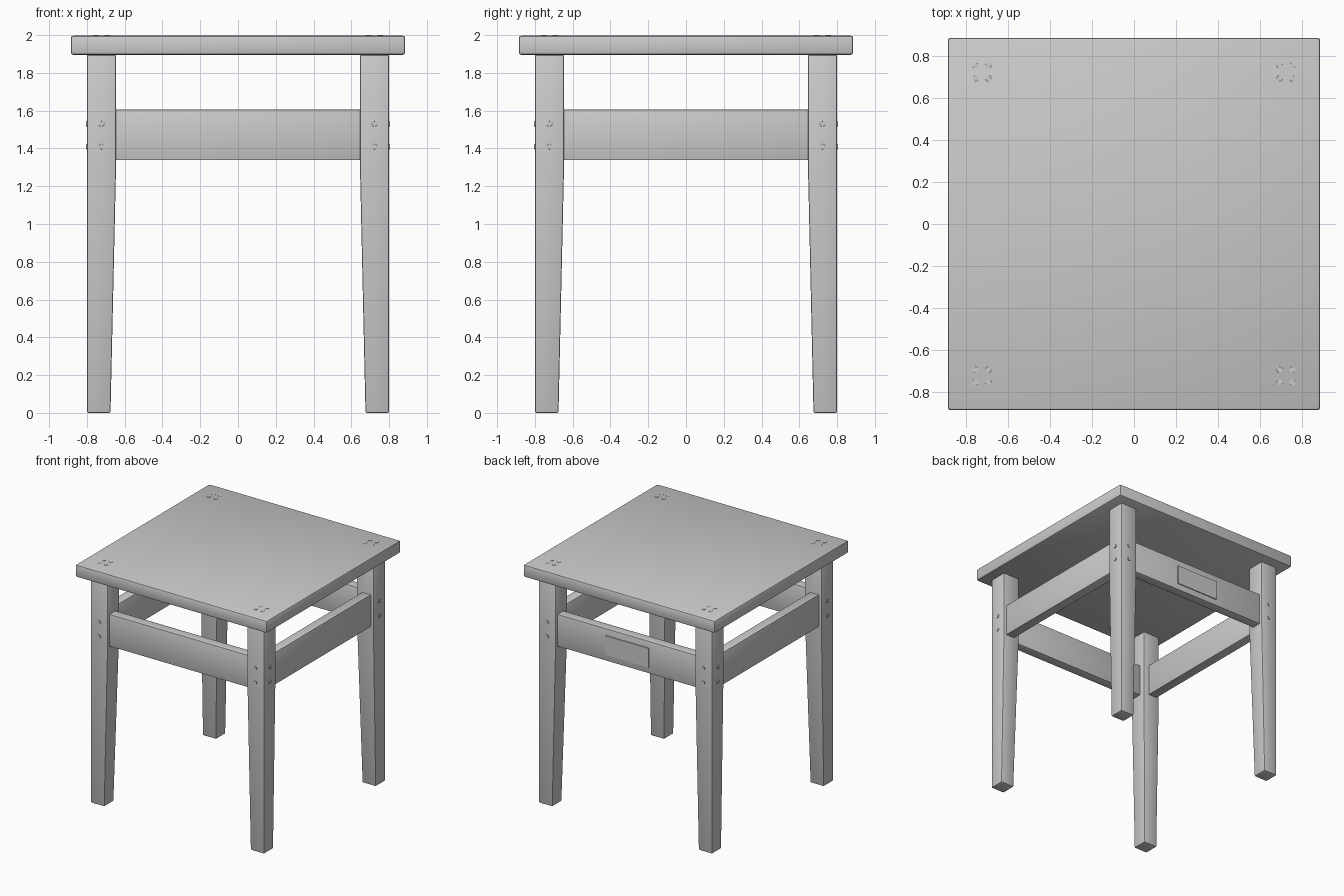
import bpy, bmesh
from math import pi
from mathutils import Matrix, Vector

default = bpy.data.objects.get("Cube")
if default:
    bpy.data.objects.remove(default, do_unlink=True)

grey = bpy.data.materials.new("plain grey")
grey.use_nodes = True
grey.diffuse_color = (0.6, 0.6, 0.6, 1)
grey.node_tree.nodes["Principled BSDF"].inputs["Base Color"].default_value = (0.6, 0.6, 0.6, 1)


def finish(name, bm, bevel=0.0, segments=2):
    bmesh.ops.recalc_face_normals(bm, faces=bm.faces)
    if bevel:
        bmesh.ops.bevel(bm, geom=bm.edges[:], offset=bevel, segments=segments,
                        profile=0.5, affect='EDGES')
    mesh = bpy.data.meshes.new(name)
    bm.to_mesh(mesh)
    bm.free()
    mesh.materials.append(grey)
    obj = bpy.data.objects.new(name, mesh)
    bpy.context.collection.objects.link(obj)
    bpy.ops.object.select_all(action='DESELECT')
    obj.select_set(True)
    bpy.context.view_layer.objects.active = obj
    bpy.ops.object.shade_smooth_by_angle(angle=0.6)
    return obj


def box(name, low, high, bevel, turn=0.0):
    low, high = Vector(low), Vector(high)
    bm = bmesh.new()
    bmesh.ops.create_cube(bm, size=1)
    bmesh.ops.scale(bm, vec=high - low, verts=bm.verts)
    bmesh.ops.translate(bm, vec=(low + high) / 2, verts=bm.verts)
    bmesh.ops.rotate(bm, matrix=Matrix.Rotation(turn, 3, 'Z'), verts=bm.verts)
    return finish(name, bm, bevel)


def pegs(name, spots):
    # Short round dowel ends, each given as (centre, rotation)
    bm = bmesh.new()
    for centre, rotation in spots:
        bmesh.ops.create_cone(bm, cap_ends=True, segments=16, radius1=0.016,
                              radius2=0.014, depth=0.02,
                              matrix=Matrix.Translation(centre) @ rotation)
    finish(name, bm)


OUTER, INNER, FOOT = 0.80, 0.645, 0.675
LEG_TOP, TAPER = 1.895, 1.335
MID = (OUTER + INNER) / 2


def leg(name, sx, sy):
    # Square post whose two inner faces taper towards the foot
    bm = bmesh.new()
    rings = []
    for z, inner in ((0, FOOT), (TAPER, INNER), (LEG_TOP, INNER)):
        rings.append([bm.verts.new((sx * x, sy * y, z)) for x, y in
                      ((inner, inner), (OUTER, inner), (OUTER, OUTER), (inner, OUTER))])
    bm.faces.new(rings[0])
    bm.faces.new(rings[-1])
    for a, b in zip(rings, rings[1:]):
        for i in range(4):
            j = (i + 1) % 4
            bm.faces.new((a[i], a[j], b[j], b[i]))
    finish(name, bm, 0.008)


# Seat
box("seat", (-0.885, -0.885, 1.895), (0.885, 0.885, 1.998), 0.014)

# Legs with their dowel ends, on the outer faces and through the seat
for end, sy in (("front", -1), ("back", 1)):
    for side, sx in (("left", 1), ("right", -1)):
        leg(f"{end}_{side}_leg", sx, sy)
        spots = []
        for z in (1.41, 1.53):
            spots.append((Vector((sx * (OUTER - 0.004), sy * MID, z)),
                          Matrix.Rotation(sx * pi / 2, 4, 'Y')))
            spots.append((Vector((sx * MID, sy * (OUTER - 0.004), z)),
                          Matrix.Rotation(-sy * pi / 2, 4, 'X')))
        pegs(f"{end}_{side}_leg_pegs", spots)
        pegs(f"{end}_{side}_seat_pegs",
             [(Vector((sx * MID + dx, sy * MID + dy, 1.99)), Matrix.Identity(4))
              for dx in (-0.03, 0.03) for dy in (-0.03, 0.03)])

# Rails between the legs
for i, side in enumerate(("front", "left", "back", "right")):
    box(f"{side}_rail", (-INNER - 0.01, -0.775, 1.338), (INNER + 0.01, -0.695, 1.605),
        0.004, i * pi / 2)

# Thin plate on the back rail
box("back_plate", (-0.2, 0.77, 1.39), (0.2, 0.783, 1.55), 0)
